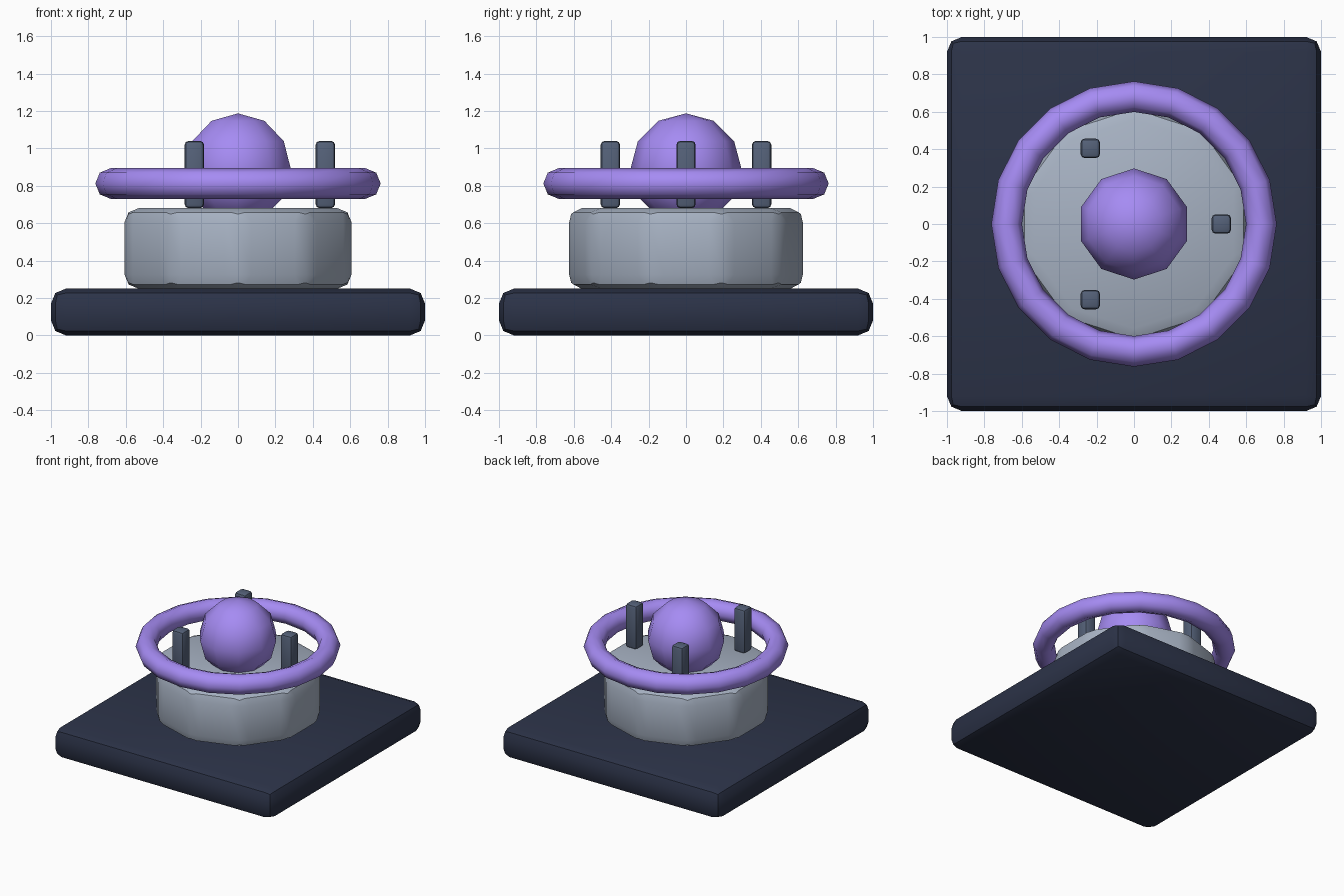
import bpy
import math

if "Cube" in bpy.data.objects:
    bpy.data.objects.remove(bpy.data.objects["Cube"])


def material(name, rgb):
    m = bpy.data.materials.new(name)
    m.diffuse_color = (*rgb, 1)
    m.use_nodes = True
    m.node_tree.nodes["Principled BSDF"].inputs["Base Color"].default_value = m.diffuse_color
    return m


NAVY = material("navy", (0.025, 0.033, 0.065))
STEEL = material("steel", (0.39, 0.45, 0.55))
SLATE = material("slate", (0.09, 0.12, 0.19))
VIOLET = material("violet", (0.38, 0.26, 0.90))


def finish(name, mat, bevel=0, angle=40):
    """Name, colour, bevel and shade the primitive just added."""
    ob = bpy.context.object
    ob.name = name
    bpy.ops.object.transform_apply(location=False, rotation=False, scale=True)
    ob.data.materials.append(mat)
    if bevel:
        mod = ob.modifiers.new("bevel", 'BEVEL')
        mod.width = bevel
        mod.segments = 2
        mod.limit_method = 'ANGLE'
        mod.angle_limit = math.radians(30)
        bpy.ops.object.modifier_apply(modifier=mod.name)
    bpy.ops.object.shade_smooth_by_angle(angle=math.radians(angle))
    return ob


def box(name, loc, size, mat, bevel):
    bpy.ops.mesh.primitive_cube_add(size=1, location=loc)
    bpy.context.object.scale = size
    return finish(name, mat, bevel)


# Square base slab
box("base", (0, 0, 0.125), (2, 2, 0.25), NAVY, 0.08)

# Ten-sided pedestal
bpy.ops.mesh.primitive_cylinder_add(vertices=10, radius=0.638, depth=0.43,
                                    location=(0, 0, 0.465))
finish("pedestal", STEEL, 0.075)

# Central orb, sunk slightly into the pedestal
bpy.ops.mesh.primitive_uv_sphere_add(segments=10, ring_count=6, radius=0.297,
                                     location=(0, 0, 0.89))
finish("orb", VIOLET)

# Floating ring
bpy.ops.mesh.primitive_torus_add(major_segments=20, minor_segments=8,
                                 major_radius=0.681, minor_radius=0.082,
                                 location=(0, 0, 0.812))
finish("ring", VIOLET, angle=50)

# Three upright posts around the orb
for i in range(3):
    a = i * math.tau / 3
    box(f"post_{i + 1}", (0.467 * math.cos(a), 0.467 * math.sin(a), 0.86),
        (0.104, 0.104, 0.36), SLATE, 0.022)
